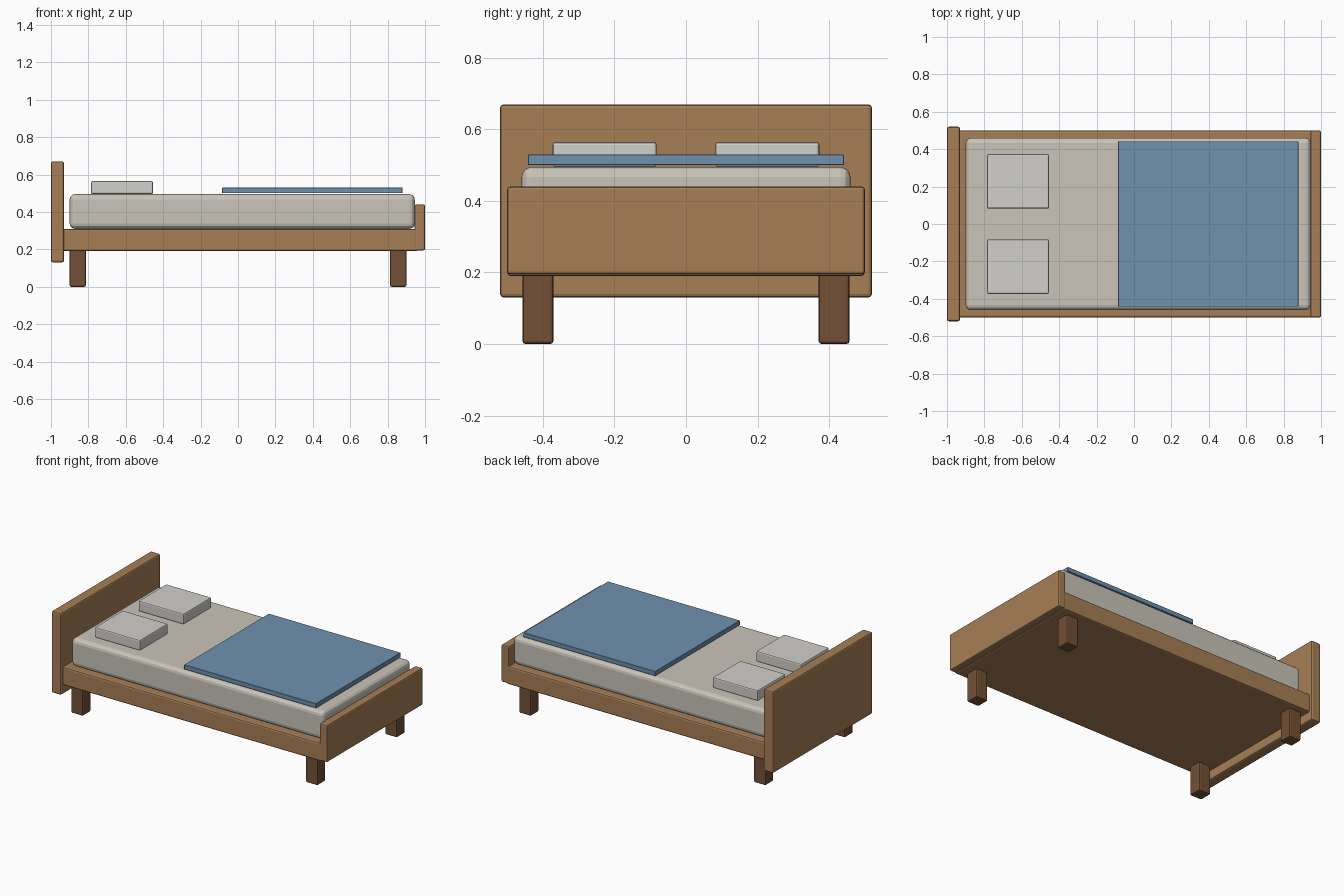
import bpy
import bmesh
from mathutils import Vector

if "Cube" in bpy.data.objects:
    bpy.data.objects.remove(bpy.data.objects["Cube"])


def material(name, rgb):
    mat = bpy.data.materials.new(name)
    mat.diffuse_color = (*rgb, 1.0)
    mat.use_nodes = True
    mat.node_tree.nodes["Principled BSDF"].inputs["Base Color"].default_value = mat.diffuse_color
    return mat


wood = material("wood", (0.38, 0.21, 0.092))
dark_wood = material("dark_wood", (0.17, 0.08, 0.038))
linen = material("linen", (0.59, 0.56, 0.49))
pillow_fabric = material("pillow_fabric", (0.64, 0.63, 0.60))
blue = material("blue_fabric", (0.16, 0.29, 0.43))


def box(name, lo, hi, mat, bevel=0.0, segments=2):
    """Box between two corners, with optionally rounded edges."""
    lo, hi = Vector(lo), Vector(hi)
    center, size = (lo + hi) / 2, hi - lo
    bm = bmesh.new()
    bmesh.ops.create_cube(bm, size=1.0)
    bmesh.ops.scale(bm, vec=size, verts=bm.verts)
    mesh = bpy.data.meshes.new(name)
    bm.to_mesh(mesh)
    bm.free()
    mesh.materials.append(mat)
    obj = bpy.data.objects.new(name, mesh)
    obj.location = center
    bpy.context.collection.objects.link(obj)
    if bevel:
        mod = obj.modifiers.new("rounded_edges", 'BEVEL')
        mod.width = bevel
        mod.segments = segments
    return obj


# Wooden frame and end boards
box("bed_frame", (-0.95, -0.50, 0.19), (0.96, 0.50, 0.31), wood, 0.01)
box("headboard", (-1.0, -0.52, 0.13), (-0.93, 0.52, 0.67), wood, 0.01)
box("footboard", (0.945, -0.50, 0.195), (1.0, 0.50, 0.44), wood, 0.008)

# Mattress and blanket
box("mattress", (-0.90, -0.46, 0.31), (0.945, 0.46, 0.495), linen, 0.028, 3)
box("blanket", (-0.085, -0.442, 0.50), (0.88, 0.442, 0.53), blue, 0.002, 1)

# Pillows and legs, mirrored across the bed
for side, s in (("front", -1), ("back", 1)):
    y0, y1 = sorted((s * 0.082, s * 0.373))
    box(f"{side}_pillow", (-0.785, y0, 0.495), (-0.455, y1, 0.565),
        pillow_fabric, 0.008)
    y0, y1 = sorted((s * 0.371, s * 0.457))
    for end, x in (("head", -0.857), ("foot", 0.857)):
        box(f"{side}_{end}_leg", (x - 0.043, y0, 0.0), (x + 0.043, y1, 0.20),
            dark_wood, 0.008)
